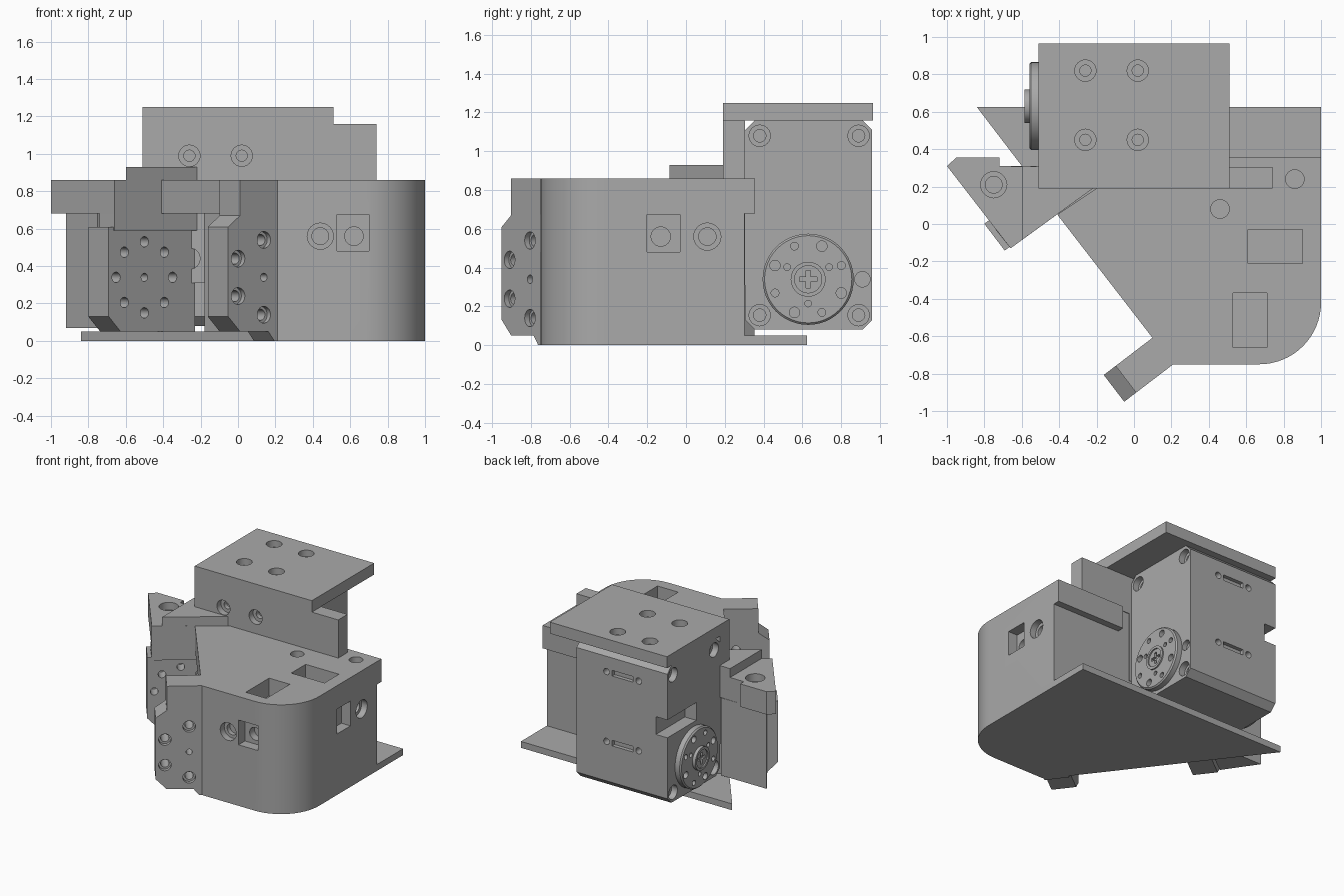
import bpy, bmesh, math
from mathutils import Vector

cube = bpy.data.objects.get("Cube")
if cube:
    bpy.data.objects.remove(cube, do_unlink=True)

grey = bpy.data.materials.new("plain grey")
grey.use_nodes = True
grey.diffuse_color = (0.4, 0.4, 0.4, 1)
grey.node_tree.nodes["Principled BSDF"].inputs["Base Color"].default_value = (0.4, 0.4, 0.4, 1)

X, Y, Z = Vector((1, 0, 0)), Vector((0, 1, 0)), Vector((0, 0, 1))
U = Vector((-0.795, -0.607, 0))   # outward direction of the hinge ears
T = Vector((0.607, -0.795, 0))    # hinge axis direction


def prism(bm, poly, origin, a, b, sweep):
    """Extrude a flat outline drawn on axes a and b along sweep."""
    verts = [bm.verts.new(Vector(origin) + a * p + b * q) for p, q in poly]
    face = bm.faces.new(verts)
    ext = bmesh.ops.extrude_face_region(bm, geom=[face])
    moved = [v for v in ext["geom"] if isinstance(v, bmesh.types.BMVert)]
    bmesh.ops.translate(bm, verts=moved, vec=Vector(sweep))


def slab(bm, poly, z0, z1):
    prism(bm, poly, (0, 0, z0), X, Y, Z * (z1 - z0))


def box(bm, x0, x1, y0, y1, z0, z1):
    slab(bm, [(x0, y0), (x1, y0), (x1, y1), (x0, y1)], z0, z1)


def lathe(bm, profile, center, axis, n=32):
    """Closed turned solid; profile holds (radius, height) pairs."""
    axis = Vector(axis).normalized()
    side = axis.orthogonal().normalized()
    other = axis.cross(side)
    rings = []
    for r, h in profile:
        rings.append([bm.verts.new(Vector(center) + axis * h + r * (
            side * math.cos(math.tau * i / n) + other * math.sin(math.tau * i / n)))
            for i in range(n)])
    for lo, hi in zip(rings, rings[1:]):
        for i in range(n):
            j = (i + 1) % n
            bm.faces.new((lo[i], lo[j], hi[j], hi[i]))
    bm.faces.new(rings[0])
    bm.faces.new(rings[-1])


def hole(bm, center, axis, r, depth):
    lathe(bm, [(r, 0.02), (r, -depth)], center, axis, 20)


def bore(bm, center, axis, r=0.057, inner=0.03, step=0.05, depth=0.085):
    lathe(bm, [(r, 0.02), (r, -step), (inner, -step), (inner, -depth)], center, axis, 24)


def finish(name, bm):
    bmesh.ops.recalc_face_normals(bm, faces=bm.faces)
    mesh = bpy.data.meshes.new(name)
    bm.to_mesh(mesh)
    bm.free()
    obj = bpy.data.objects.new(name, mesh)
    bpy.context.collection.objects.link(obj)
    mesh.materials.append(grey)
    return obj


def activate(obj):
    bpy.ops.object.select_all(action="DESELECT")
    obj.select_set(True)
    bpy.context.view_layer.objects.active = obj


def cut(obj, bm):
    cutter = finish("cutter", bm)
    cutter.hide_render = True
    mod = obj.modifiers.new("cut", "BOOLEAN")
    mod.operation, mod.solver, mod.object = "DIFFERENCE", "EXACT", cutter
    activate(obj)
    bpy.ops.object.modifier_apply(modifier=mod.name)
    bpy.data.objects.remove(cutter, do_unlink=True)


# Base plate and shell share the rounded front corner
corner = [(0.67 + 0.33 * math.cos(a), -0.42 + 0.33 * math.sin(a))
          for a in (-math.pi / 2 * i / 16 for i in range(17))]
bm = bmesh.new()
slab(bm, [(1, 0.625)] + corner + [(0.21, -0.75), (-0.84, 0.625)], 0, 0.05)
finish("base_plate", bm)

bm = bmesh.new()
slab(bm, [(1, 0.355)] + corner + [(0.21, -0.75), (0.1, -0.61), (-0.41, 0.05), (-0.2, 0.19),
                                  (-0.2, 0.3), (0.4, 0.3), (0.4, 0.355)], 0.05, 0.86)
shell = finish("shell", bm)

# Hinge cavity under the bridge, then the rear undercut
bm = bmesh.new()
slab(bm, [(0.02, -0.671), (0.31, -0.45), (-0.18, 0.19), (-0.18, 0.45), (-0.7, 0.45),
          (-0.7, 0.1)], 0.03, 0.68)
cut(shell, bm)
bm = bmesh.new()
box(bm, 0.3, 1.1, 0.302, 0.5, 0.03, 0.68)
cut(shell, bm)

# Nut pockets and screw bores
bm = bmesh.new()
box(bm, 0.61, 0.9, -0.21, -0.03, 0.72, 0.9)
box(bm, 0.53, 0.71, -0.66, -0.37, 0.72, 0.9)
box(bm, 0.53, 0.7, -0.8, -0.67, 0.48, 0.675)
box(bm, 0.92, 1.1, -0.2, -0.03, 0.48, 0.675)
bore(bm, (0.44, -0.75, 0.56), -Y, 0.07, 0.045)
bore(bm, (1, 0.11, 0.56), X, 0.07, 0.045)
hole(bm, (0.46, 0.08, 0.86), Z, 0.05, 0.12)
hole(bm, (0.86, 0.24, 0.86), Z, 0.05, 0.12)
cut(shell, bm)
bm = bmesh.new()
hole(bm, (0.62, -0.67, 0.56), -Y, 0.05, 0.06)
hole(bm, (0.92, -0.13, 0.56), X, 0.05, 0.06)
cut(shell, bm)


# Hinge ears with their rings of holes
def ear(name, root, profile, mid, radius, angles, cutter):
    bm = bmesh.new()
    prism(bm, profile, root, U, Z, T * -0.18)
    obj = finish(name, bm)
    bm = bmesh.new()
    center = Vector(root) + U * mid + Z * 0.34
    hole(bm, center, T, 0.022, 0.1)
    for a in map(math.radians, angles):
        cutter(bm, center + (U * math.cos(a) + Z * math.sin(a)) * radius)
    cut(obj, bm)


ear("front_ear", (0.21, -0.75, 0),
    [(0, 0), (0.02, 0), (0.06, 0.05), (0.25, 0.05), (0.33, 0.13), (0.33, 0.61),
     (0.25, 0.67), (0.25, 0.86), (0, 0.86)], 0.09, 0.2, (30, 90, 270, 330),
    lambda bm, p: bore(bm, p, T, 0.045, 0.03, 0.03, 0.3))
ear("rear_ear", (-0.23, 0.21, 0),
    [(0, 0.05), (0.5, 0.05), (0.58, 0.13), (0.58, 0.61), (0, 0.61)], 0.34, 0.19,
    range(0, 360, 45), lambda bm, p: hole(bm, p, T, 0.028, 0.1))

# Left hinge block: lower body, wide cap and raised wedge
bm = bmesh.new()
slab(bm, [(-0.92, 0.31), (-0.75, 0.06), (-0.52, 0.23), (-0.52, 0.31)], 0.07, 0.68)
finish("left_block_body", bm)
bm = bmesh.new()
slab(bm, [(-1, 0.31), (-0.66, -0.13), (-0.22, 0.19), (-0.22, 0.3), (-0.72, 0.31),
          (-0.72, 0.355), (-0.95, 0.355)], 0.68, 0.86)
cap = finish("left_block_cap", bm)
bm = bmesh.new()
bore(bm, (-0.75, 0.21, 0.86), Z, 0.07, 0.045, 0.06, 0.12)
cut(cap, bm)
bm = bmesh.new()
slab(bm, [(-0.66, -0.13), (-0.22, 0.19), (-0.3, 0.29), (-0.74, -0.03)], 0.59, 0.68)
finish("left_block_lip", bm)
bm = bmesh.new()
slab(bm, [(-0.6, -0.086), (-0.22, 0.19), (-0.22, 0.3), (-0.6, 0.31)], 0.86, 0.93)
finish("left_block_wedge", bm)

# Motor body
c = 0.05
y0, y1, z0, z1 = 0.305, 0.96, 0.08, 1.16
bm = bmesh.new()
prism(bm, [(y0 + c, z0), (y1 - c, z0), (y1, z0 + c), (y1, z1 - c), (y1 - c, z1),
           (y0 + c, z1), (y0, z1 - c), (y0, z0 + c)], (-0.51, 0, 0), Y, Z, X * 0.79)
motor = finish("motor_body", bm)
bm = bmesh.new()
box(bm, -0.6, -0.41, 0.6, 1.1, 0.61, 0.75)
for x, axis in ((0.28, X), (-0.51, -X)):
    for y in (0.38, 0.89):
        for z in (0.155, 1.08):
            bore(bm, (x, y, z), axis, 0.055, 0.032)
hole(bm, (0.28, 0.91, 0.34), X, 0.04, 0.04)
for z in (0.44, 0.99):
    box(bm, -0.21, -0.03, 0.93, 1, z - 0.022, z + 0.022)
    for x in (-0.26, 0.02):
        hole(bm, (x, 0.96, z), Y, 0.025, 0.06)
cut(motor, bm)


# Round horns on both sides of the motor
def horn(name, x, axis, hub):
    center = Vector((x, 0.63, 0.34))
    bm = bmesh.new()
    lathe(bm, [(0.235, -0.01), (0.235, 0.04), (0.225, 0.05), (0.09, 0.05), (0.09, hub),
               (0.07, hub), (0.07, hub - 0.01)], center, axis, 48)
    obj = finish(name, bm)
    bm = bmesh.new()
    for i in range(8):
        a = math.radians(22.5 + 45 * i)
        p = center + axis * 0.05 + (Y * math.cos(a) + Z * math.sin(a)) * 0.185
        hole(bm, p, axis, 0.027 if i % 2 else 0.02, 0.04)
    for i in range(3):
        a = math.radians(30 + 120 * i)
        hole(bm, center + axis * 0.05 + (Y * math.cos(a) + Z * math.sin(a)) * 0.125,
             axis, 0.017, 0.03)
    # Cross slot of the centre screw
    w, l = 0.012, 0.045
    prism(bm, [(l, -w), (l, w), (w, w), (w, l), (-w, l), (-w, w), (-l, w), (-l, -w),
               (-w, -w), (-w, -l), (w, -l), (w, -w)],
          center + axis * (hub - 0.03), Y, Z, axis * 0.05)
    cut(obj, bm)


horn("idler_horn", 0.28, X, 0.06)
horn("drive_horn", -0.51, -X, 0.075)

# Motor bracket: front plate and top plate
bm = bmesh.new()
box(bm, -0.51, 0.74, 0.19, 0.305, 0.86, 1.16)
front = finish("bracket_front_plate", bm)
bm = bmesh.new()
box(bm, -0.51, 0.3, 0.195, 0.305, 0.31, 0.86)
lower = finish("bracket_lower_plate", bm)
for plate, z, y in ((front, 0.99, 0.19), (lower, 0.44, 0.195)):
    bm = bmesh.new()
    for x in (-0.26, 0.02):
        bore(bm, (x, y, z), -Y)
    cut(plate, bm)
bm = bmesh.new()
box(bm, -0.51, 0.51, 0.19, 0.965, 1.16, 1.25)
top = finish("bracket_top_plate", bm)
bm = bmesh.new()
for x in (-0.26, 0.02):
    for y in (0.45, 0.82):
        bore(bm, (x, y, 1.25), Z)
cut(top, bm)

# Smooth the round surfaces, keep the edges sharp
for obj in [o for o in bpy.context.collection.objects if o.type == "MESH"]:
    activate(obj)
    bpy.ops.object.shade_smooth_by_angle(angle=math.radians(30))
